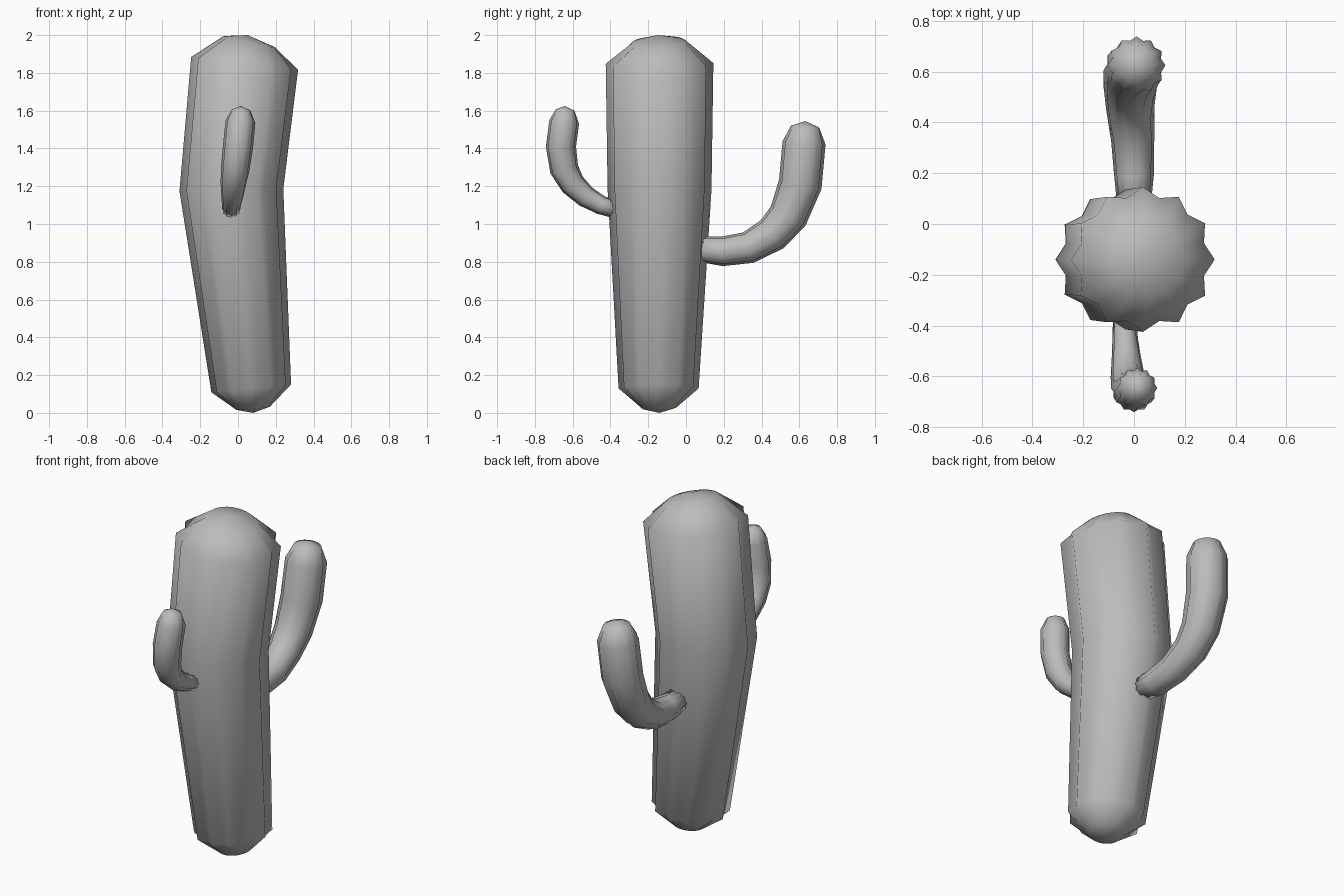
import bpy, math
from mathutils import Vector

if "Cube" in bpy.data.objects:
    bpy.data.objects.remove(bpy.data.objects["Cube"], do_unlink=True)

grey = bpy.data.materials.new("plain grey")
grey.diffuse_color = (0.5, 0.5, 0.5, 1)
grey.use_nodes = True
grey.node_tree.nodes["Principled BSDF"].inputs["Base Color"].default_value = grey.diffuse_color

RIBS = 12


def ribbed_tube(name, rings, start, end):
    """Star-section tube through rings of (x, y, z, radius, valley ratio), closed by two poles."""
    centres = [Vector(r[:3]) for r in rings]
    count = RIBS * 2
    verts, faces = [], []
    for i, (x, y, z, radius, valley) in enumerate(rings):
        before, after = centres[max(i - 1, 0)], centres[min(i + 1, len(rings) - 1)]
        tangent = (after - before).normalized()
        u = Vector((1, 0, 0))
        u = (u - tangent * u.dot(tangent)).normalized()
        v = tangent.cross(u)
        for k in range(count):
            a = math.tau * k / count
            r = radius * (valley if k % 2 else 1)
            verts.append(centres[i] + (u * math.cos(a) + v * math.sin(a)) * r)
    last = (len(rings) - 1) * count
    verts += [Vector(start), Vector(end)]
    for k in range(count):
        n = (k + 1) % count
        for i in range(len(rings) - 1):
            b = i * count
            faces.append((b + k, b + n, b + count + n, b + count + k))
        faces.append((len(verts) - 2, n, k))
        faces.append((len(verts) - 1, last + k, last + n))
    mesh = bpy.data.meshes.new(name)
    mesh.from_pydata(verts, [], faces)
    mesh.materials.append(grey)
    mesh.shade_smooth()
    obj = bpy.data.objects.new(name, mesh)
    bpy.context.collection.objects.link(obj)
    return obj


# Leaning trunk with a rounded foot and dome
ribbed_tube("trunk", [
    (0.08, -0.14, 0.025, 0.09, 1),
    (0.07, -0.145, 0.13, 0.212, 0.88),
    (-0.035, -0.14, 1.18, 0.275, 0.88),
    (0.035, -0.14, 1.85, 0.285, 0.88),
    (0.06, -0.145, 1.965, 0.14, 1),
], (0.08, -0.14, 0.0), (0.05, -0.15, 2.0))

# Large arm curving up behind
ribbed_tube("back_arm", [
    (0.0, 0.09, 0.865, 0.068, 0.88),
    (0.0, 0.19, 0.855, 0.078, 0.88),
    (-0.005, 0.33, 0.875, 0.085, 0.88),
    (-0.015, 0.455, 0.945, 0.095, 0.88),
    (-0.015, 0.54, 1.04, 0.105, 0.88),
    (-0.005, 0.605, 1.21, 0.115, 0.88),
    (0.01, 0.625, 1.43, 0.114, 0.88),
    (0.015, 0.63, 1.515, 0.075, 1),
], (0.0, 0.06, 0.865), (0.015, 0.63, 1.545))

# Small arm curving up in front
ribbed_tube("front_arm", [
    (-0.035, -0.38, 1.08, 0.048, 0.88),
    (-0.035, -0.45, 1.1, 0.05, 0.88),
    (-0.03, -0.53, 1.145, 0.058, 0.88),
    (-0.025, -0.6, 1.21, 0.067, 0.88),
    (-0.015, -0.645, 1.29, 0.076, 0.88),
    (0.0, -0.662, 1.41, 0.08, 0.88),
    (0.013, -0.645, 1.54, 0.079, 0.88),
    (0.015, -0.64, 1.603, 0.05, 1),
], (-0.035, -0.36, 1.075), (0.015, -0.64, 1.625))
